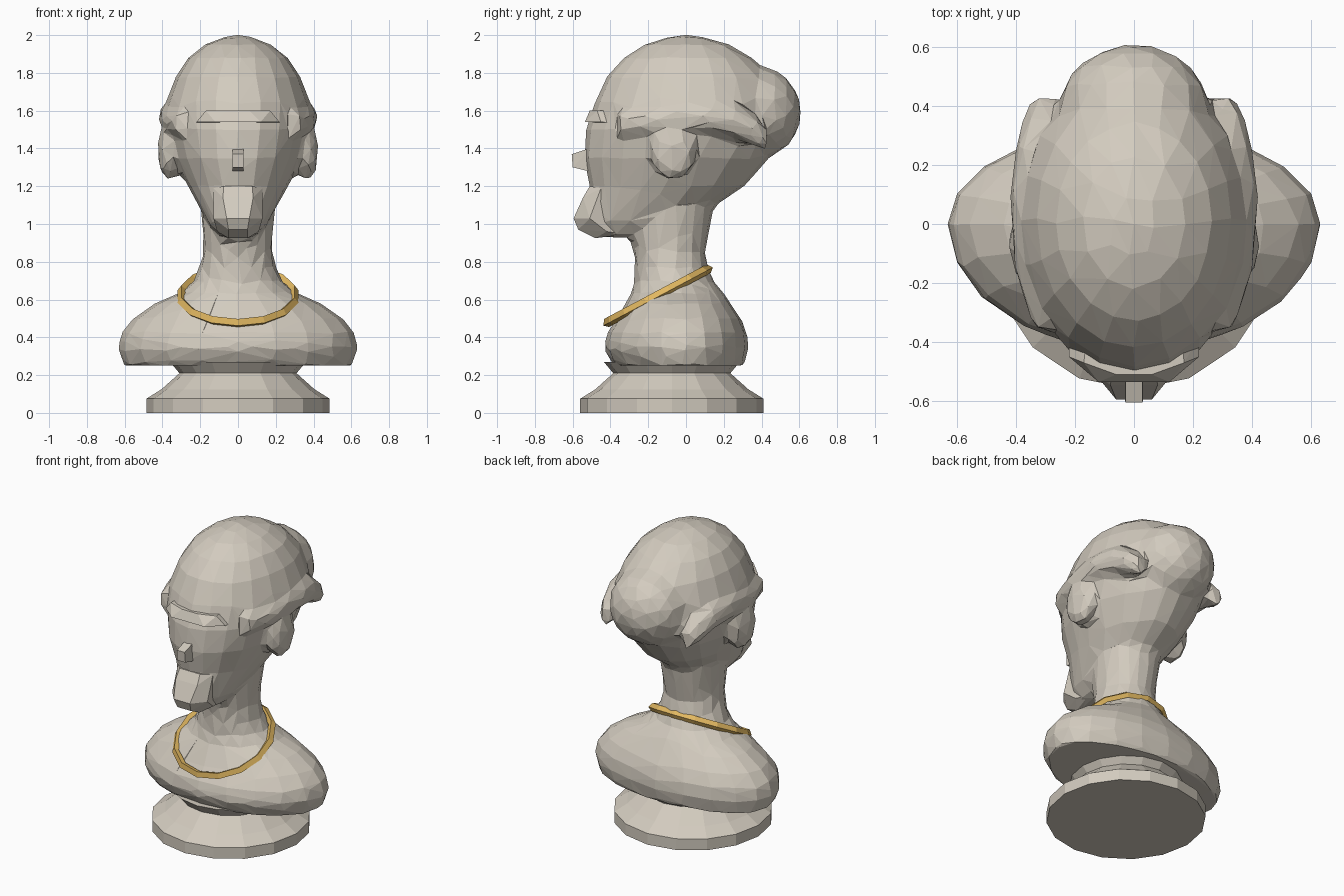
import bpy, bmesh, math
from mathutils import Matrix, Vector

if "Cube" in bpy.data.objects:
    bpy.data.objects.remove(bpy.data.objects["Cube"])


def material(name, color):
    mat = bpy.data.materials.new(name)
    mat.diffuse_color = (*color, 1)
    mat.use_nodes = True
    mat.node_tree.nodes["Principled BSDF"].inputs["Base Color"].default_value = mat.diffuse_color
    return mat


stone = material("stone", (0.65, 0.60, 0.52))
gold = material("gold", (0.76, 0.48, 0.12))


def add_object(name, bm, mat=stone):
    bmesh.ops.recalc_face_normals(bm, faces=bm.faces)
    me = bpy.data.meshes.new(name)
    bm.to_mesh(me)
    bm.free()
    me.materials.append(mat)
    ob = bpy.data.objects.new(name, me)
    bpy.context.collection.objects.link(ob)
    return ob


def ring_z(z, hw, front, back, mid=None, n=20):
    """Horizontal oval, widest at y = mid, with separate front and back depth."""
    if mid is None:
        mid = (front + back) / 2
    pts = []
    for i in range(n):
        a = 2 * math.pi * i / n
        depth = back - mid if math.sin(a) > 0 else mid - front
        pts.append(Vector((hw * math.cos(a), mid + depth * math.sin(a), z)))
    return pts


def ring_y(x, y, z, rx, rz, n=8):
    """Upright oval facing along y."""
    return [Vector((x + rx * math.cos(2 * math.pi * i / n), y,
                    z + rz * math.sin(2 * math.pi * i / n))) for i in range(n)]


def loft(bm, rings):
    rows = [[bm.verts.new(p) for p in r] for r in rings]
    n = len(rows[0])
    for a, b in zip(rows, rows[1:]):
        for i in range(n):
            j = (i + 1) % n
            bm.faces.new((a[i], a[j], b[j], b[i]))
    bm.faces.new(rows[0][::-1])
    bm.faces.new(rows[-1])


def ball(bm, c, r):
    bmesh.ops.create_icosphere(bm, subdivisions=3, radius=1,
                               matrix=Matrix.Translation(c) @ Matrix.Diagonal((*r, 1)))


def mirrored_hull(name, pts):
    """Convex block from the points of one half."""
    bm = bmesh.new()
    for x, y, z in pts:
        bm.verts.new((x, y, z))
        bm.verts.new((-x, y, z))
    bmesh.ops.convex_hull(bm, input=bm.verts)
    return add_object(name, bm)


# bust: head, neck, shoulders, bun, ears and hair rolls fused into one faceted skin
bm = bmesh.new()
head = [(0.93, 0.09, -0.47, -0.22), (1.0, 0.155, -0.52, 0.02), (1.08, 0.20, -0.52, 0.13),
        (1.2, 0.265, -0.51, 0.31), (1.35, 0.335, -0.54, 0.44), (1.5, 0.375, -0.53, 0.50),
        (1.65, 0.38, -0.48, 0.51), (1.78, 0.33, -0.42, 0.45), (1.88, 0.265, -0.33, 0.35),
        (1.95, 0.175, -0.22, 0.23), (1.985, 0.085, -0.11, 0.11), (2.0, 0.02, -0.03, 0.03)]
loft(bm, [ring_z(*s) for s in head])

body = [(0.25, 0.61, -0.385, 0.31, 0), (0.34, 0.635, -0.435, 0.33, 0),
        (0.42, 0.62, -0.42, 0.325, 0), (0.5, 0.555, -0.365, 0.29, 0),
        (0.58, 0.44, -0.32, 0.235, 0.0), (0.635, 0.31, -0.29, 0.20, -0.02),
        (0.69, 0.24, -0.275, 0.15), (0.76, 0.205, -0.27, 0.12), (0.85, 0.185, -0.275, 0.10),
        (0.95, 0.185, -0.30, 0.12), (1.1, 0.20, -0.32, 0.15)]
loft(bm, [ring_z(*s) for s in body])

ball(bm, (0, 0.375, 1.59), (0.26, 0.235, 0.245))
for s in (-1, 1):
    ball(bm, (s * 0.365, -0.07, 1.385), (0.06, 0.12, 0.155))
    roll = [(0.295, -0.355, 1.53, 0.045, 0.07), (0.335, -0.2, 1.545, 0.06, 0.065),
            (0.355, -0.05, 1.56, 0.065, 0.07), (0.36, 0.1, 1.565, 0.065, 0.08),
            (0.335, 0.24, 1.555, 0.07, 0.09), (0.31, 0.35, 1.50, 0.07, 0.09),
            (0.30, 0.43, 1.45, 0.045, 0.06)]
    loft(bm, [ring_y(s * x, y, z, rx, rz) for x, y, z, rx, rz in roll])
bust = add_object("bust", bm)
m = bust.modifiers.new("fuse", 'REMESH')
m.mode = 'VOXEL'
m.voxel_size = 0.025
m = bust.modifiers.new("soften", 'SMOOTH')
m.factor = 0.5
m.iterations = 4
m = bust.modifiers.new("facets", 'DECIMATE')
m.ratio = 0.045

# face blocks
mirrored_hull("brow", [(0.17, -0.47, 1.60), (0.22, -0.45, 1.54), (0.12, -0.535, 1.54),
                       (0.06, -0.51, 1.60), (0.16, -0.38, 1.60), (0.22, -0.38, 1.535)])
mirrored_hull("nose", [(0.03, -0.50, 1.405), (0.028, -0.605, 1.37), (0.03, -0.60, 1.30),
                       (0.03, -0.50, 1.275)])
mirrored_hull("chin", [(0.13, -0.45, 1.19), (0.075, -0.51, 1.20), (0.08, -0.545, 1.14),
                       (0.06, -0.595, 1.03), (0.13, -0.51, 1.03), (0.05, -0.57, 0.97),
                       (0.05, -0.48, 0.925), (0.11, -0.42, 0.96), (0.09, -0.32, 0.945)])

# pedestal
bm = bmesh.new()
profile = [(0, 0.485), (0.075, 0.485), (0.125, 0.405), (0.21, 0.31), (0.27, 0.36)]
loft(bm, [ring_z(z, r, -0.075 - r, -0.075 + r, n=16) for z, r in profile])
add_object("pedestal", bm)

# tilted necklace with square section
bm = bmesh.new()
rings = []
for i in range(14):
    a = 2 * math.pi * (i + 0.5) / 14
    rings.append([bm.verts.new((r * math.cos(a), r * math.sin(a), h))
                  for r, h in ((0.328, -0.005), (0.308, 0.025), (0.285, 0.005), (0.305, -0.025))])
for i in range(14):
    a, b = rings[i], rings[(i + 1) % 14]
    for k in range(4):
        bm.faces.new((a[k], b[k], b[(k + 1) % 4], a[(k + 1) % 4]))
necklace = add_object("necklace", bm, gold)
necklace.location = (0, -0.15, 0.62)
necklace.rotation_euler = (math.radians(28), 0, 0)
